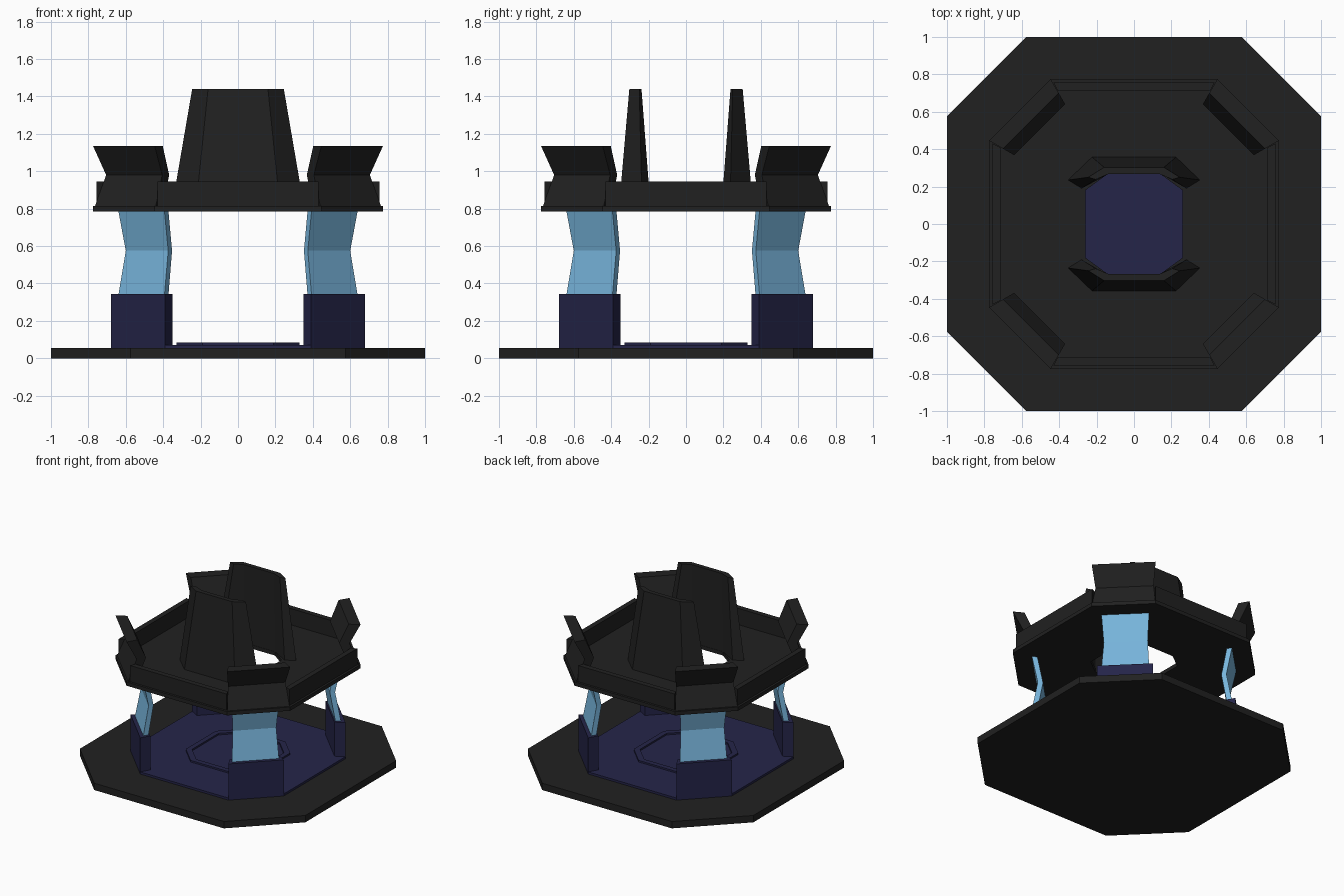
import bpy, bmesh, math
from mathutils import Matrix

if "Cube" in bpy.data.objects:
    bpy.data.objects.remove(bpy.data.objects["Cube"])

K = 0.575  # corner position of the chamfered octagon relative to its half width


def material(name, rgb):
    m = bpy.data.materials.new(name)
    m.diffuse_color = (*rgb, 1)
    m.use_nodes = True
    m.node_tree.nodes["Principled BSDF"].inputs["Base Color"].default_value = m.diffuse_color
    return m


BLACK = material("black", (0.015, 0.015, 0.015))
NAVY = material("navy", (0.018, 0.018, 0.066))
SKY = material("sky_blue", (0.187, 0.462, 0.716))


def loft(name, rings, mat, closed=False, turns=(0,)):
    """Skin a list of point rings; repeat it at each rotation about z."""
    for i, turn in enumerate(turns):
        bm = bmesh.new()
        vs = [[bm.verts.new(p) for p in r] for r in rings]
        n = len(vs[0])
        pairs = list(zip(vs, vs[1:])) + ([(vs[-1], vs[0])] if closed else [])
        for a, b in pairs:
            for j in range(n):
                k = (j + 1) % n
                bm.faces.new((a[j], a[k], b[k], b[j]))
        if not closed:
            bm.faces.new(vs[0])
            bm.faces.new(vs[-1])
        bmesh.ops.rotate(bm, verts=bm.verts, matrix=Matrix.Rotation(math.radians(turn), 3, 'Z'))
        bmesh.ops.recalc_face_normals(bm, faces=bm.faces)
        full = name if len(turns) == 1 else f"{name}_{i + 1}"
        me = bpy.data.meshes.new(full)
        bm.to_mesh(me)
        bm.free()
        me.materials.append(mat)
        bpy.context.collection.objects.link(bpy.data.objects.new(full, me))


def octagon(s, z, c=None, sy=None):
    c = K * s if c is None else c
    return chamfered(s, s, c, c, z)


def chamfered(sx, sy, cx, cy, z):
    q = [(sx, cy), (cx, sy), (-cx, sy), (-sx, cy)]
    return [(x, y, z) for x, y in q + [(-x, -y) for x, y in q]]


def diagonal(outer, inner, z, k=K):
    """Cross-section of a piece lying along a diagonal octagon side."""
    return [(outer, k * outer, z), (k * outer, outer, z),
            (k * inner, inner, z), (inner, k * inner, z)]


FOUR = (0, 90, 180, 270)

# Base slab, inner floor and raised centre ring
loft("base_slab", [octagon(1, 0), octagon(1, 0.055)], BLACK)
loft("inner_floor", [octagon(0.68, 0.05), octagon(0.68, 0.072)], NAVY)
loft("centre_ring", [octagon(0.33, 0.065), octagon(0.33, 0.085),
                     octagon(0.29, 0.085), octagon(0.29, 0.065)], NAVY, closed=True)

# Corner footings and bent legs
loft("footing", [diagonal(0.68, 0.61, 0.06), diagonal(0.68, 0.61, 0.345)], NAVY, turns=FOUR)
loft("leg", [diagonal(0.64, 0.605, 0.335, 0.615), diagonal(0.60, 0.567, 0.575, 0.622),
             diagonal(0.64, 0.605, 0.79, 0.615)], SKY, turns=FOUR)

# Upper deck with its central opening
hole = (0.26, 0.268, 0.14, 0.18)
loft("upper_deck", [octagon(0.775, 0.785), octagon(0.775, 0.815),
                    chamfered(*hole[:2], *hole[2:], 0.815),
                    chamfered(*hole[:2], *hole[2:], 0.785)], BLACK, closed=True)

# Straight parapets on the four long sides
wall = [(0.43, 0.757), (-0.43, 0.757), (-0.41, 0.715), (0.41, 0.715)]
loft("parapet", [[(x, y, z) for x, y in wall] for z in (0.81, 0.945)], BLACK, turns=FOUR)

# Kinked corner blades
loft("corner_blade", [diagonal(0.775, 0.71, 0.785), diagonal(0.705, 0.64, 0.98),
                      diagonal(0.775, 0.70, 1.135)], BLACK, turns=FOUR)


# Tall tapering centre shields, folded at both ends
def shield(half, z):
    return [(x, y, z) for x, y in half] + [(-x, y, z) for x, y in reversed(half)]


low = [(0.14, 0.27), (0.28, 0.19), (0.353, 0.235), (0.225, 0.358)]
high = [(0.135, 0.268), (0.205, 0.238), (0.245, 0.25), (0.16, 0.303)]
loft("centre_shield", [shield(low, 0.81), shield(high, 1.44)], BLACK, turns=(0, 180))
